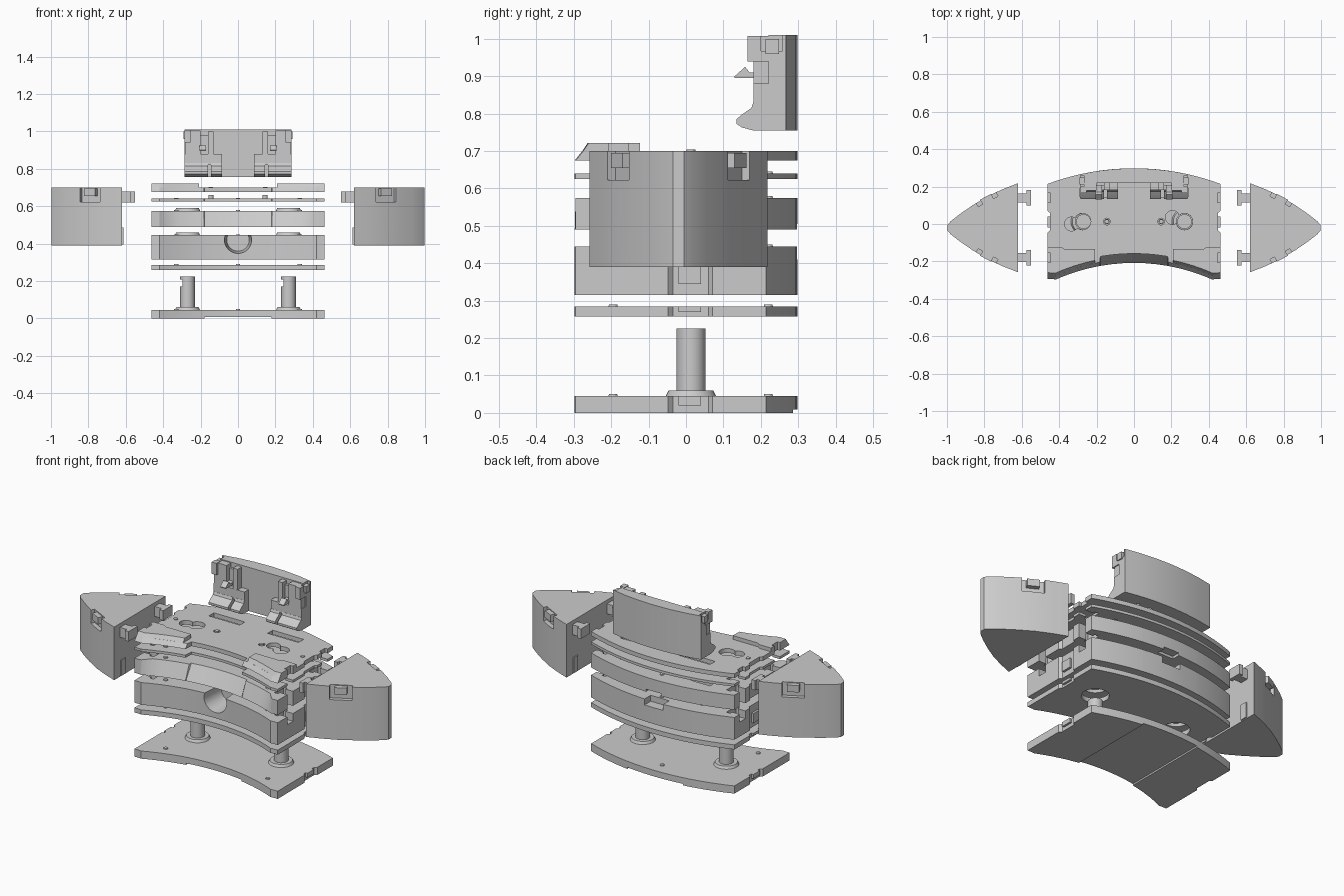
import bpy, math
from mathutils import Matrix, Vector

if "Cube" in bpy.data.objects:
    bpy.data.objects.remove(bpy.data.objects["Cube"])


# ---- helpers ----
def loft(name, bottom, top):
    """Closed solid between two matching 3D loops."""
    n = len(bottom)
    faces = [tuple(reversed(range(n))), tuple(range(n, 2 * n))]
    faces += [(i, (i + 1) % n, n + (i + 1) % n, n + i) for i in range(n)]
    me = bpy.data.meshes.new(name)
    me.from_pydata([tuple(p) for p in bottom + top], [], faces)
    ob = bpy.data.objects.new(name, me)
    bpy.context.collection.objects.link(ob)
    # consistent outward normals
    import bmesh
    bm = bmesh.new()
    bm.from_mesh(me)
    bmesh.ops.recalc_face_normals(bm, faces=bm.faces)
    bm.to_mesh(me)
    bm.free()
    return ob


def prism(name, pts, z0, z1, top=None):
    return loft(name, [(x, y, z0) for x, y in pts], [(x, y, z1) for x, y in (top or pts)])


def box(name, x0, x1, y0, y1, z0, z1):
    return prism(name, [(x0, y0), (x1, y0), (x1, y1), (x0, y1)], z0, z1)


def side_profile(name, yz, x0, x1):
    return loft(name, [(x0, y, z) for y, z in yz], [(x1, y, z) for y, z in yz])


def cyl(name, x, y, r, z0, z1, r2=None, n=32):
    ring = lambda q: [(x + q * math.cos(2 * math.pi * i / n), y + q * math.sin(2 * math.pi * i / n)) for i in range(n)]
    return prism(name, ring(r), z0, z1, ring(r if r2 is None else r2))


def boolean(ob, others, op):
    for c in others:
        m = ob.modifiers.new("b", 'BOOLEAN')
        m.operation, m.solver, m.object = op, 'EXACT', c
    dg = bpy.context.evaluated_depsgraph_get()
    me = bpy.data.meshes.new_from_object(ob.evaluated_get(dg))
    ob.modifiers.clear()
    ob.data = me
    for c in others:
        bpy.data.objects.remove(c)
    return ob


def cut(ob, others):
    return boolean(ob, others, 'DIFFERENCE')


def add(ob, others):
    return boolean(ob, others, 'UNION')


# ---- shared curved outline of the stacked layers ----
W = 0.463


def front(x):
    return -0.295 if abs(x) > 0.42 else -0.208 - (1.03 - math.sqrt(1.03 ** 2 - x * x))


def back(x):
    return 0.298 - (1.316 - math.sqrt(1.316 ** 2 - x * x))


HALF = [0, 0.06, 0.12, 0.18, 0.183, 0.21, 0.26, 0.32, 0.38, 0.42, 0.43, W]
XS = [-x for x in HALF[:0:-1]] + HALF


def outline(dy=lambda x: 0.0):
    return [(x, front(x) + dy(abs(x))) for x in XS] + [(x, back(x)) for x in reversed(XS)]


def scoop(x):
    return 0.05 if x < 0.182 else (0.035 if x < 0.385 else max(0, 0.035 * (0.43 - x) / 0.05))


def recess(x):
    return 0.05 if x < 0.182 else 0.0


def keyholes(z0, z1):
    out = []
    for px, (qx, qy) in ((-0.275, (-0.335, 0.0)), (0.27, (0.205, 0.035))):
        out += [cyl("c", px, 0.013, 0.044, z0, z1), cyl("c", qx, qy, 0.037, z0, z1)]
        d = Vector((qx - px, qy - 0.013)).normalized()
        s = Vector((-d.y, d.x)) * 0.022
        a, b = Vector((px, 0.013)), Vector((qx, qy))
        out.append(prism("c", [a + s, a - s, b - s, b + s], z0, z1))
    return out


def clip_slots(z0, z1):
    return [box("c", s * 0.19 - 0.1, s * 0.19 + 0.1, 0.145, 0.192, z0, z1) for s in (-1, 1)]


def end_notches(z0, z1):
    out = []
    for s in (-1, 1):
        pts = [(0.45, -0.035), (0.48, -0.065), (0.48, 0.085), (0.45, 0.06)]
        out.append(prism("c", [(s * x, y) for x, y in pts], z0, z1))
    return out


def tee_slots(z0, z1):
    out = []
    for s in (-1, 1):
        for y in (0.14, -0.18):
            pts = [(0.48, -.026), (.415, -.026), (.415, -.043), (.39, -.043), (.39, .043), (.415, .043), (.415, .026), (.48, .026)]
            out.append(prism("c", [(s * x, y + q) for x, q in pts], z0, z1))
    return out


def pins(z):
    return [cyl("p", x, y, 0.014, z - 0.008, z + 0.005, 0.011, 12) for x, y in ((-0.33, -0.195), (0.33, -0.195), (0, 0.22))]


def shaft_holes(z0, z1, r=0.043):
    return [cyl("c", s * 0.27, 0.013, r, z0, z1) for s in (-1, 1)]


def collars(z):
    return [cyl("collar", s * 0.27, 0.013, 0.072, z - 0.01, z + 0.015, 0.06) for s in (-1, 1)]


def end_tabs(z0, z1):
    return [box("tab", s * 0.455 - 0.008, s * 0.455 + 0.008, -0.02, 0.04, z0, z1) for s in (-1, 1)]


# ---- base plate with posts ----
base = prism("base_plate", outline(), 0, 0.045)
cut(base, end_notches(-0.1, 0.1) + [box("c", -0.18, 0.18, -0.4, 0.4, -0.1, 0.009)])
add(base, pins(0.045) + end_tabs(0.02, 0.045) + collars(0.045) + [cyl("p", s * 0.27, 0.013, 0.039, 0.03, 0.225) for s in (-1, 1)])
cut(base, [box("c", x - 0.013, x + 0.013, -0.1, 0.1, 0.172, 0.208) for x in (-0.309, 0.231)])

# ---- lower thin plate ----
low = prism("lower_plate", outline(), 0.258, 0.285)
cut(low, end_notches(0.2, 0.3) + shaft_holes(0.2, 0.3, 0.072))
add(low, pins(0.285) + end_tabs(0.27, 0.285))

# ---- thick block with bored front ----
block = prism("lower_block", outline(), 0.315, 0.445)
add(block, collars(0.445) + pins(0.445))
bore = cyl("c", 0, 0, 0.06, 0, 0.2, 0.078)
bore.data.transform(Matrix.Translation((0, -0.07, 0.42)) @ Matrix.Rotation(math.radians(90), 4, 'X'))
cut(block, [bore, box("c", -0.06, 0.06, 0.24, 0.4, 0.41, 0.5)] + shaft_holes(0.2, 0.6)
    + [cyl("c", s * 0.27, 0.013, 0.075, 0.3, 0.33, 0.06) for s in (-1, 1)]
    + end_notches(0.3, 0.5) + tee_slots(0.4, 0.5)
    + [box("c", s * 0.19 - 0.05, s * 0.19 + 0.05, 0.15, 0.19, 0.4, 0.5) for s in (-1, 1)])
add(block, end_tabs(0.345, 0.4))

# ---- scooped block ----
upper = prism("upper_block", outline(), 0.49, 0.575, outline(scoop))
add(upper, collars(0.575) + pins(0.575))
cut(upper, shaft_holes(0.4, 0.7) + clip_slots(0.52, 0.7) + tee_slots(0.4, 0.7) + end_notches(0.4, 0.7)
    + [box("c", -0.05, 0.05, 0.25, 0.4, 0.4, 0.505)])

# ---- thin middle plate ----
mid = prism("middle_plate", outline(recess), 0.625, 0.64)
add(mid, [cyl("p", s * 0.145, 0.013, 0.014, 0.63, 0.66, n=16) for s in (-1, 1)] + pins(0.64))
cut(mid, keyholes(0.6, 0.65) + clip_slots(0.6, 0.65) + tee_slots(0.6, 0.65) + end_notches(0.6, 0.65))

# ---- top plate with raised front corners ----
top = prism("top_plate", outline(recess), 0.675, 0.70, outline(lambda x: 0.05 if x < 0.182 else 0.02))
for s in (-1, 1):
    xs = [0.208, 0.26, 0.32, 0.38, 0.42, W]
    rear = [(W, -0.123), (0.39, -0.123), (0.37, -0.135), (0.208, -0.135)]
    loops = [[(s * x, front(x) + d) for x in xs] + [(s * x, y) for x, y in rear] for d in (0.015, 0.035)]
    add(top, [prism("raised", loops[0], 0.692, 0.722, loops[1])])
cut(top, keyholes(0.6, 0.8) + clip_slots(0.6, 0.8) + end_notches(0.6, 0.8)
    + [box("c", s * 0.46 - 0.014, s * 0.46 + 0.014, y - 0.026, y + 0.026, 0.6, 0.8) for s in (-1, 1) for y in (0.14, -0.18)]
    + [cyl("c", s * 0.145, 0.013, 0.018, 0.6, 0.8, n=16) for s in (-1, 1)])
add(top, [cyl("p", s * x, y, 0.012, 0.69, 0.704, n=12) for s in (-1, 1) for x, y in ((0.145, 0.013), (0.41, 0.013))])

# ---- rear clip ----
cx = [-0.285, -0.2, -0.1, 0, 0.1, 0.2, 0.285]
clip = prism("rear_clip", [(-0.285, 0.22), (0.285, 0.22)] + [(x, back(x)) for x in reversed(cx)], 0.755, 1.01)
foot = [(0.23, 0.755), (0.18, 0.755), (0.15, 0.763), (0.135, 0.773), (0.135, 0.785), (0.15, 0.798), (0.175, 0.815), (0.18, 0.83), (0.23, 0.83)]
tooth = [(0.23, 0.895), (0.13, 0.895), (0.13, 0.9), (0.158, 0.925), (0.17, 0.91), (0.23, 0.91)]
for s in (-1, 1):
    def sbox(x0, x1, y0, z0, z1):
        return box("pad", min(s * x0, s * x1), max(s * x0, s * x1), y0, 0.23, z0, z1)
    add(clip, [side_profile("foot", foot, s * 0.085, s * 0.145), side_profile("foot", foot, s * 0.16, s * 0.285),
               sbox(0.085, 0.285, 0.181, 0.82, 0.88), sbox(0.2, 0.28, 0.18, 0.87, 1.005),
               sbox(0.13, 0.16, 0.182, 0.87, 1.0), sbox(0.16, 0.205, 0.205, 0.87, 0.98),
               sbox(0.255, 0.286, 0.165, 0.94, 1.008), side_profile("tooth", tooth, s * 0.17, s * 0.205)])
    cut(clip, [box("c", s * 0.285 - 0.018, s * 0.285 + 0.018, 0.2, 0.258, 0.968, 1.1)])
    add(clip, [box("p", s * 0.28 - 0.012, s * 0.28 + 0.012, 0.212, 0.248, 0.96, 1.0)])

# ---- pointed end pieces with side catches and T connectors ----
side = [(0.62, 0.238), (0.70, 0.207), (0.78, 0.17), (0.86, 0.122), (0.93, 0.074), (0.98, 0.035), (0.997, 0.015)]
for s, label in ((-1, "left"), (1, "right")):
    pts = [(x, -0.02 + y) for x, y in side] + [(x, -0.02 - y) for x, y in reversed(side)]
    wing = prism(label + "_end_piece", [(s * x, y) for x, y in pts], 0.39, 0.70)
    parts, cutters = [], []
    for t in (-1, 1):
        place = Matrix.Translation((s * 0.792, -0.02 + t * 0.163, 0)) @ Matrix.Rotation(-s * t * math.radians(28), 4, 'Z')
        c = box("c", -0.06, 0.06, -0.025, 0.025, 0.622, 0.8)
        k = box("catch", -0.033, 0.033, -0.03, 0.003, 0.655, 0.695)
        for o in (c, k):
            o.data.transform(place)
        if t < 0:
            k.data.transform(place.inverted())
            k.data.transform(place @ Matrix.Scale(-1, 4, (0, 1, 0)))
            k.data.flip_normals()
        cutters.append(c)
        parts.append(k)
    for y in (0.14, -0.18):
        tee = [(0.63, -.024), (.575, -.024), (.575, -.042), (.552, -.042), (.552, .042), (.575, .042), (.575, .024), (.63, .024)]
        parts.append(prism("tee", [(s * x, y + q) for x, q in tee], 0.62, 0.678))
        parts.append(box("rib", s * 0.62 - 0.007, s * 0.62 + 0.007, y - 0.02, y + 0.02, 0.395, 0.485))
    cut(wing, cutters)
    add(wing, parts)

# ---- shading ----
bpy.ops.object.select_all(action='SELECT')
bpy.context.view_layer.objects.active = base
bpy.ops.object.shade_smooth_by_angle(angle=math.radians(25))
